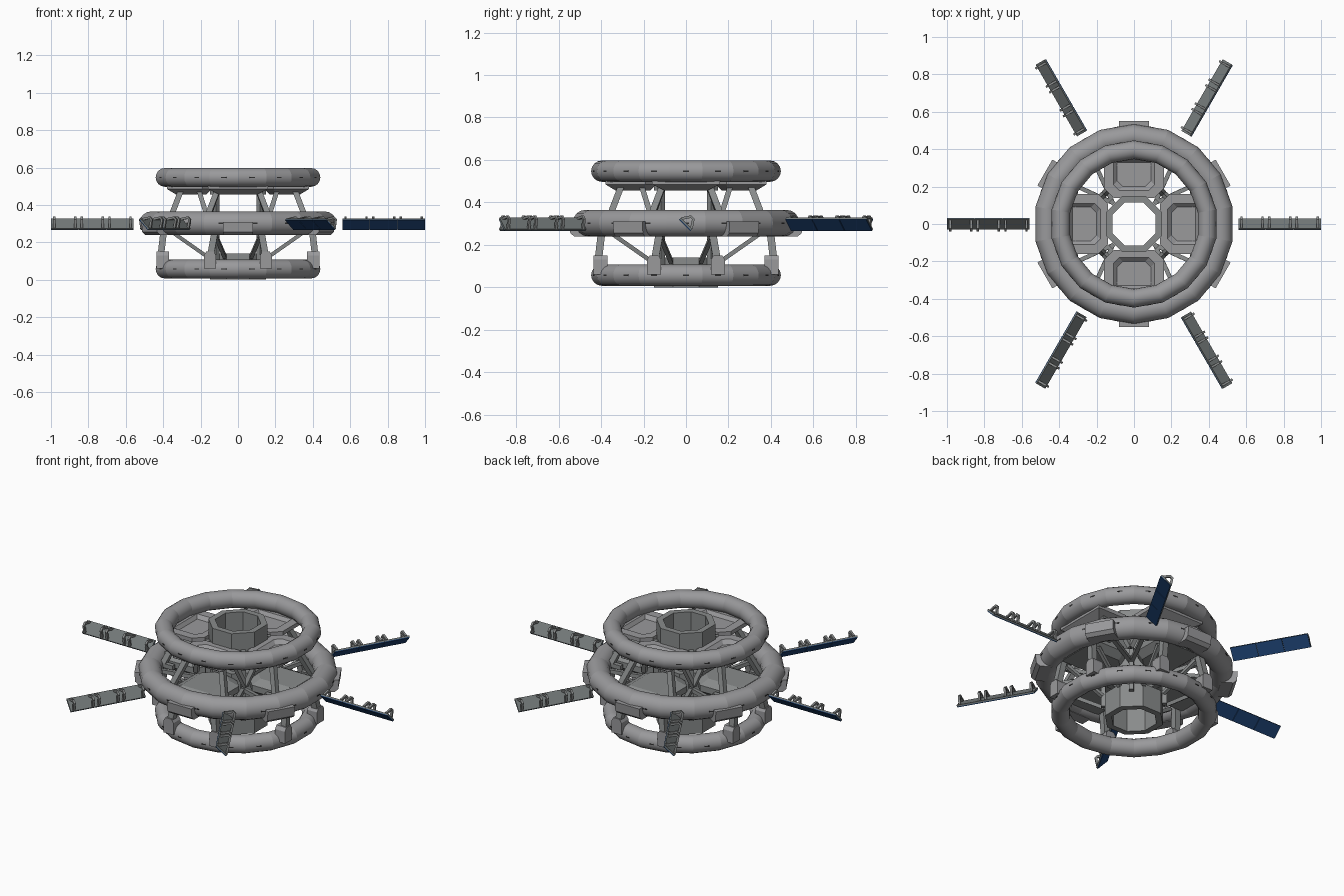
import bpy, bmesh, math
from math import sin, cos, pi, radians
from mathutils import Vector, Matrix

cube = bpy.data.objects.get("Cube")
if cube:
    bpy.data.objects.remove(cube, do_unlink=True)


def material(name, color):
    m = bpy.data.materials.new(name)
    m.use_nodes = True
    rgba = (*color, 1)
    m.diffuse_color = rgba
    m.node_tree.nodes["Principled BSDF"].inputs["Base Color"].default_value = rgba
    return m


HULL = material("hull grey", (0.32, 0.32, 0.33))
FRAME = material("frame grey", (0.25, 0.26, 0.26))
BACKING = material("panel backing grey", (0.17, 0.19, 0.19))
CELL = material("solar blue", (0.013, 0.055, 0.17))
DARK = material("dark slot", (0.03, 0.03, 0.03))


def finish(name, bm, mat):
    bmesh.ops.recalc_face_normals(bm, faces=bm.faces)
    me = bpy.data.meshes.new(name)
    bm.to_mesh(me)
    bm.free()
    me.materials.append(mat)
    ob = bpy.data.objects.new(name, me)
    bpy.context.collection.objects.link(ob)
    return ob


def loft(bm, loops, M=Matrix(), closed=False):
    """Skin a list of equal-length loops; cap the ends unless closed."""
    rows = [[bm.verts.new(M @ Vector(p)) for p in loop] for loop in loops]
    n = len(rows[0])
    for i in range(len(rows) if closed else len(rows) - 1):
        a, b = rows[i], rows[(i + 1) % len(rows)]
        for j in range(n):
            k = (j + 1) % n
            bm.faces.new((a[j], a[k], b[k], b[j]))
    if not closed:
        bm.faces.new(rows[0])
        bm.faces.new(rows[-1])


def box(bm, lo, hi, M=Matrix()):
    (x0, y0, z0), (x1, y1, z1) = lo, hi
    loft(bm, [[(x0, y0, z), (x1, y0, z), (x1, y1, z), (x0, y1, z)] for z in (z0, z1)], M)


def beam(bm, a, b, w, M=Matrix(), h=None):
    """Square bar from a to b."""
    a, b = Vector(a), Vector(b)
    d = (b - a).normalized()
    side = d.cross(Vector((0, 1, 0) if abs(d.y) < 0.9 else (1, 0, 0))).normalized() * w / 2
    up = d.cross(side).normalized() * (h or w) / 2
    loft(bm, [[p + side + up, p - side + up, p - side - up, p + side - up] for p in (a, b)], M)


def turn(deg):
    return Matrix.Rotation(radians(deg), 4, 'Z')


def ring(name, z, major, tube, segs=18, sides=16):
    """Segmented tube: smooth round the section, creased between segments."""
    bm = bmesh.new()
    loops = []
    for i in range(segs):
        t = radians(10) + 2 * pi * i / segs
        loops.append([((major + tube * cos(u)) * cos(t), (major + tube * cos(u)) * sin(t), z + tube * sin(u))
                      for u in (2 * pi * j / sides for j in range(sides))])
    loft(bm, loops, closed=True)
    for f in bm.faces:
        f.smooth = True
    for e in bm.edges:
        a, b = (v.co for v in e.verts)
        if abs(math.atan2(a.x * b.y - a.y * b.x, a.x * b.x + a.y * b.y)) < 0.01:
            e.smooth = False
    finish(name, bm, HULL)
    # Narrow slots at the middle of each segment
    bm = bmesh.new()
    r = (major + tube) * cos(pi / segs)
    for i in range(segs):
        box(bm, (r - 0.003, -0.014, z - 0.003), (r + 0.001, 0.014, z + 0.003), turn(20 * i))
    finish(name + "_slots", bm, DARK)


ring("top_ring", 0.547, 0.397, 0.05)
ring("middle_ring", 0.302, 0.472, 0.063)
ring("bottom_ring", 0.057, 0.397, 0.05)


def hub(name, z0, z1, outer=0.162, inner=0.125):
    """Open octagonal collar."""
    bm = bmesh.new()
    loops = []
    for i in range(8):
        t = radians(22.5 + 45 * i)
        loops.append([(r * cos(t), r * sin(t), z)
                      for r, z in ((outer, z0), (outer, z1), (inner, z1), (inner, z0))])
    loft(bm, loops, closed=True)
    finish(name, bm, FRAME)


hub("top_hub", 0.455, 0.597)
hub("middle_hub", 0.245, 0.36)
hub("bottom_hub", 0, 0.14)

# Slim columns linking the three hubs
bm = bmesh.new()
for q in range(4):
    M = turn(45 + 90 * q)
    beam(bm, (0.165, 0, 0.09), (0.165, 0, 0.5), 0.025, M)
    for s in (-1, 1):
        beam(bm, (0.16, 0, 0.27), (0.43, s * 0.1, 0.3), 0.022, M)
finish("hub_columns", bm, FRAME)


def plan(r0, r1, w, z, cut=0.05):
    """Plate outline with chamfered inner corners."""
    return [(r0, -w + cut, z), (r0 + cut, -w, z), (r1, -w, z),
            (r1, w, z), (r0 + cut, w, z), (r0, w - cut, z)]


# Four arms with dished plates at the top and middle levels
plates, spokes, legs, feet = (bmesh.new() for _ in range(4))
for q in range(4):
    M = turn(90 * q)
    loft(plates, [plan(0.17, 0.33, 0.10, 0.455, 0.03), plan(0.14, 0.38, 0.16, 0.485),
                  plan(0.14, 0.38, 0.16, 0.508), plan(0.18, 0.345, 0.11, 0.508, 0.03),
                  plan(0.20, 0.33, 0.09, 0.488, 0.03)], M)
    loft(spokes, [plan(0.14, 0.42, 0.10, 0.255), plan(0.14, 0.45, 0.14, 0.29),
                  plan(0.14, 0.45, 0.14, 0.325), plan(0.16, 0.40, 0.09, 0.35)], M)
    for s in (-1, 1):
        # Upper struts lean in to the plate, lower legs stand on the bottom ring
        beam(legs, (0.365, s * 0.17, 0.32), (0.30, s * 0.105, 0.49), 0.03, M)
        beam(legs, (0.16, s * 0.16, 0.32), (0.21, s * 0.11, 0.48), 0.025, M)
        beam(legs, (0.43, s * 0.17, 0.31), (0.30, s * 0.17, 0.31), 0.025, M)
        beam(legs, (0.395, s * 0.12, 0.28), (0.415, s * 0.15, 0.11), 0.035, M)
        beam(legs, (0.16, s * 0.07, 0.12), (0.36, s * 0.13, 0.26), 0.02, M)
        c = s * 0.15
        loft(feet, [[(0.37, c - w, z), (0.435, c - w, z), (0.435, c + w, z), (0.37, c + w, z)]
                    for w, z in ((0.033, 0.06), (0.033, 0.13), (0.02, 0.15))], M)
finish("arm_plates", plates, HULL)
finish("middle_spokes", spokes, FRAME)
finish("support_legs", legs, FRAME)
finish("leg_feet", feet, HULL)

# Docking pads around the middle ring, between the solar panels
pads = bmesh.new()
for i in range(6):
    loft(pads, [[(r0, -0.08, z), (r1, -0.08, z), (r1, 0.08, z), (r0, 0.08, z)]
                for r0, r1, z in ((0.46, 0.525, 0.238), (0.46, 0.545, 0.255), (0.46, 0.55, 0.31))],
         turn(30 + 60 * i))
finish("ring_pads", pads, HULL)

# Six solar panels, each tilted about its own length
back, cells, brackets = (bmesh.new() for _ in range(3))
tilt = Matrix.Translation((0, 0, 0.298)) @ Matrix.Rotation(radians(-45), 4, 'X')
for i in range(6):
    M = turn(60 * i) @ tilt
    box(back, (0.558, -0.038, -0.004), (1.0, 0.038, 0.004), M)
    for k in range(3):
        x0 = 0.559 + k * 0.1475
        x1 = x0 + 0.1445
        box(cells, (x0, -0.038, -0.009), (x1, 0.038, -0.004), M)
        # Triangular brackets at both ends of each cell
        for x in (x0 + 0.016, x1 - 0.016):
            for s in (-1, 1):
                beam(brackets, (x, s * 0.033, 0.003), (x, s * 0.007, 0.042), 0.012, M)
            box(brackets, (x - 0.006, -0.012, 0.036), (x + 0.006, 0.012, 0.046), M)
finish("panel_backs", back, BACKING)
finish("panel_cells", cells, CELL)
finish("panel_brackets", brackets, FRAME)
